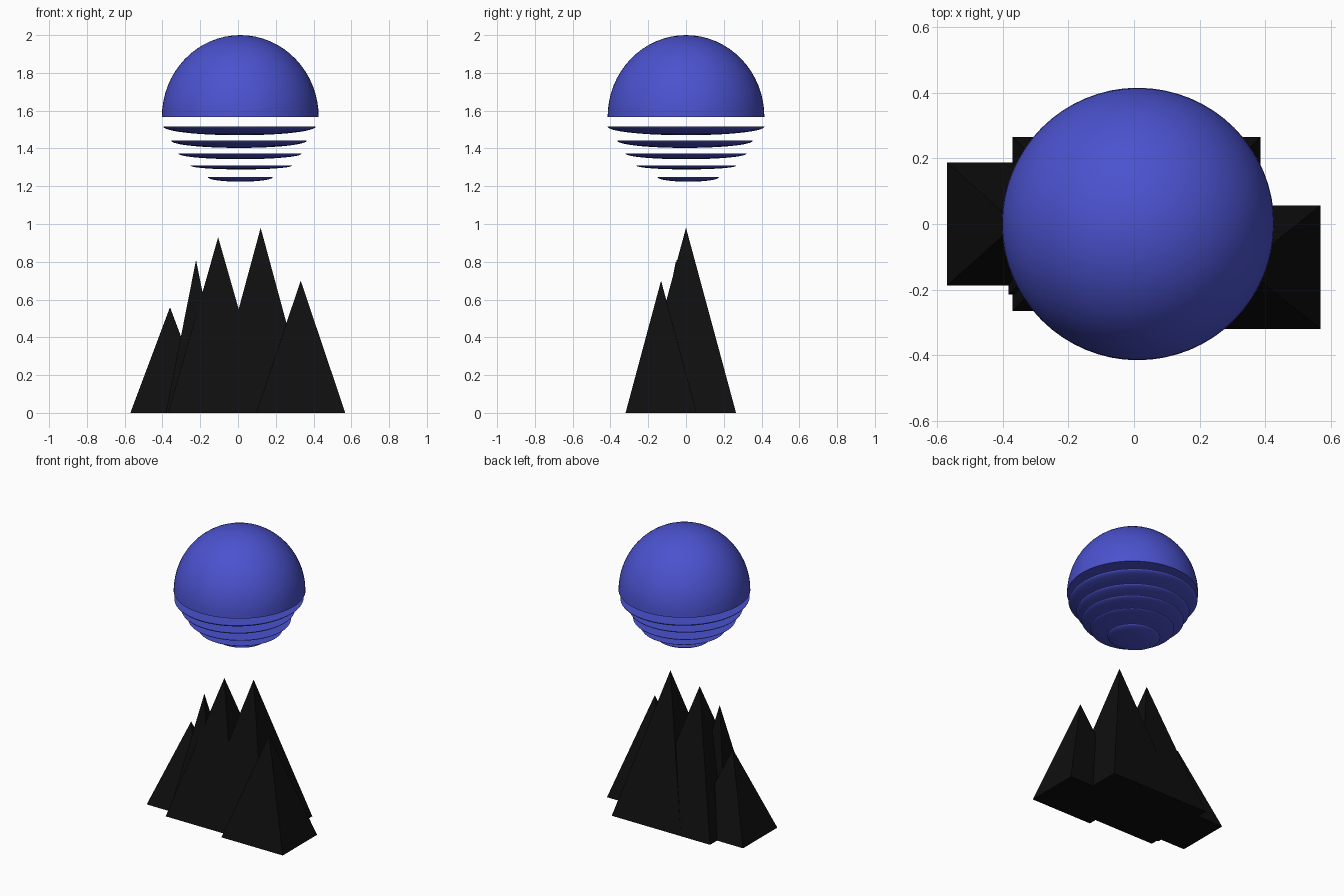
import bpy, bmesh, math
from mathutils import Vector

if "Cube" in bpy.data.objects:
    bpy.data.objects.remove(bpy.data.objects["Cube"])


def material(name, color):
    m = bpy.data.materials.new(name)
    m.diffuse_color = color
    m.use_nodes = True
    m.node_tree.nodes["Principled BSDF"].inputs["Base Color"].default_value = m.diffuse_color
    return m


blue = material("sun_blue", (0.07, 0.085, 0.62, 1))
black = material("rock_black", (0.0045, 0.0045, 0.0045, 1))


def add_object(name, bm, mat, location):
    bmesh.ops.recalc_face_normals(bm, faces=bm.faces[:])
    mesh = bpy.data.meshes.new(name)
    bm.to_mesh(mesh)
    bm.free()
    mesh.materials.append(mat)
    ob = bpy.data.objects.new(name, mesh)
    ob.location = location
    bpy.context.collection.objects.link(ob)
    return ob


def dome(name, center, rx, ry, height):
    """Capped half ellipsoid; a negative height hangs below its flat face."""
    bm = bmesh.new()
    bmesh.ops.create_uvsphere(bm, u_segments=64, v_segments=32, radius=1)
    cut = bmesh.ops.bisect_plane(bm, geom=bm.verts[:] + bm.edges[:] + bm.faces[:],
                                 plane_co=(0, 0, 0), plane_no=(0, 0, 1),
                                 clear_inner=True)
    rim = [e for e in bm.edges if e.is_boundary]
    bmesh.ops.holes_fill(bm, edges=rim, sides=0)
    bmesh.ops.scale(bm, vec=Vector((rx, ry, height)), verts=bm.verts[:])
    ob = add_object(name, bm, blue, center)
    bpy.ops.object.select_all(action='DESELECT')
    ob.select_set(True)
    bpy.context.view_layer.objects.active = ob
    bpy.ops.object.shade_smooth_by_angle(angle=math.radians(40))


def peak(name, x, y, half_x, half_y, height):
    """Four-sided pyramid standing on the ground."""
    bm = bmesh.new()
    base = [bm.verts.new((sx * half_x, sy * half_y, 0))
            for sx, sy in ((-1, -1), (1, -1), (1, 1), (-1, 1))]
    tip = bm.verts.new((0, 0, height))
    bm.faces.new(base)
    for i in range(4):
        bm.faces.new((base[i], base[(i + 1) % 4], tip))
    add_object(name, bm, black, (x, y, 0))


# Sun: upper dome and the shrinking stripes below it
dome("sun_dome", (0.012, 0, 1.567), 0.415, 0.415, 0.433)
stripes = [  # x, y, top z, x radius, y radius, depth
    (0.008, 0.0, 1.516, 0.403, 0.415, 0.046),
    (0.005, -0.005, 1.441, 0.358, 0.358, 0.038),
    (0.011, 0.0, 1.373, 0.326, 0.320, 0.030),
    (0.017, 0.002, 1.309, 0.268, 0.264, 0.020),
    (0.012, 0.012, 1.248, 0.172, 0.162, 0.024),
]
for i, (x, y, z, rx, ry, depth) in enumerate(stripes):
    dome(f"sun_stripe_{i + 1}", (x, y, z), rx, ry, -depth)

# Mountain range
peak("far_left_peak", -0.36, 0.0, 0.21, 0.188, 0.56)
peak("thin_left_peak", -0.222, -0.052, 0.16, 0.163, 0.81)
peak("middle_left_peak", -0.105, 0.0, 0.265, 0.265, 0.93)
peak("tallest_peak", 0.12, 0.0, 0.265, 0.265, 0.98)
peak("right_peak", 0.332, -0.132, 0.236, 0.188, 0.70)
